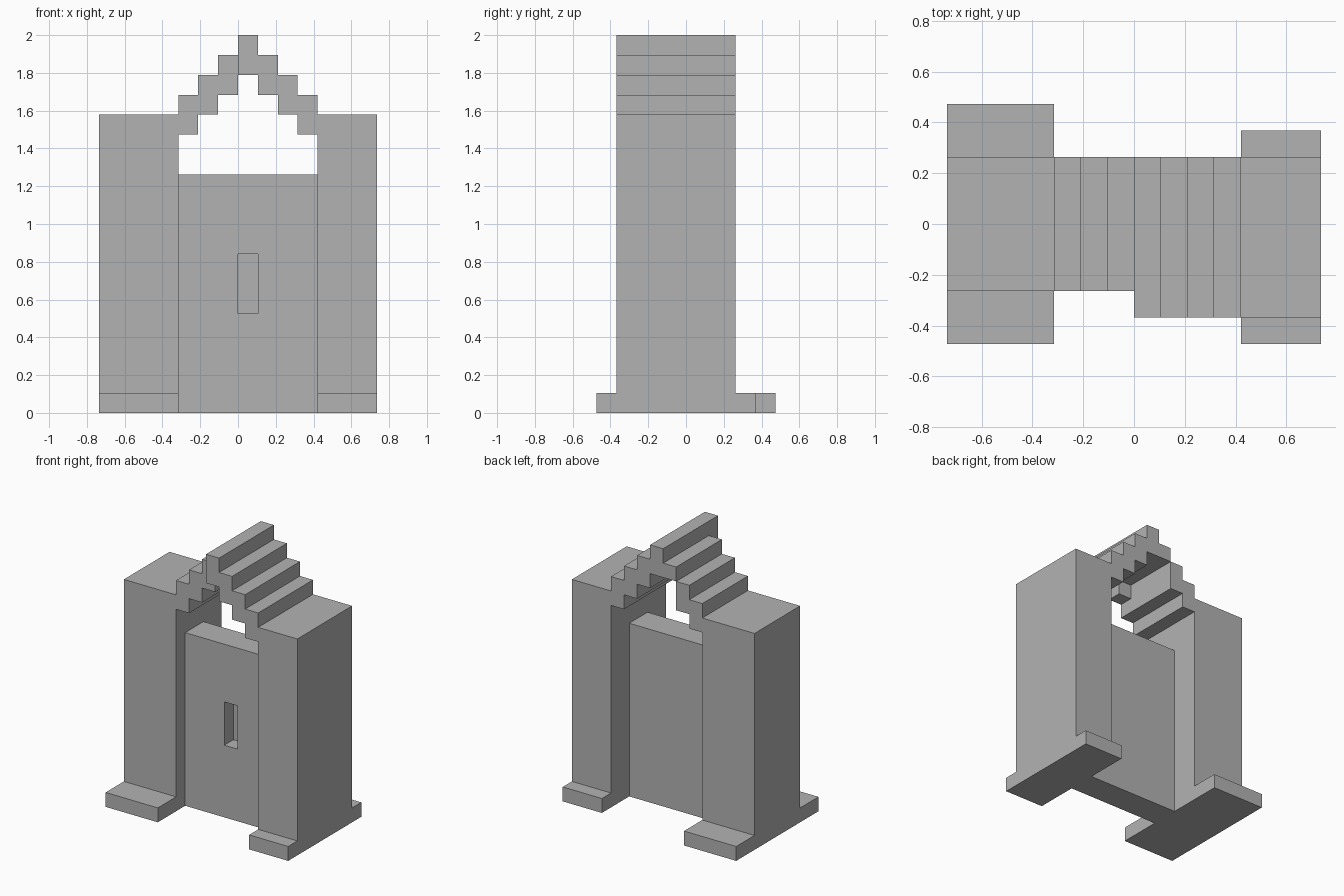
import bpy, bmesh
from mathutils import Vector

U = 2 / 19  # one building block

old = bpy.data.objects.get("Cube")
if old:
    bpy.data.objects.remove(old)

stone = bpy.data.materials.new("grey_stone")
stone.use_nodes = True
GREY = (0.45, 0.45, 0.45, 1)
stone.diffuse_color = GREY
stone.node_tree.nodes["Principled BSDF"].inputs["Base Color"].default_value = GREY


def extrude(name, points, direction):
    """Extrude a closed outline, given in blocks, along a direction."""
    bm = bmesh.new()
    face = bm.faces.new([bm.verts.new(Vector(p) * U) for p in points])
    result = bmesh.ops.extrude_face_region(bm, geom=[face])
    moved = [g for g in result["geom"] if isinstance(g, bmesh.types.BMVert)]
    bmesh.ops.translate(bm, verts=moved, vec=Vector(direction) * U)
    bmesh.ops.recalc_face_normals(bm, faces=bm.faces)
    mesh = bpy.data.meshes.new(name)
    bm.to_mesh(mesh)
    bm.free()
    mesh.materials.append(stone)
    obj = bpy.data.objects.new(name, mesh)
    bpy.context.collection.objects.link(obj)
    return obj


def across_x(name, x0, x1, outline):
    return extrude(name, [(x0, y, z) for y, z in outline], (x1 - x0, 0, 0))


def across_y(name, y0, y1, outline):
    return extrude(name, [(x, y0, z) for x, z in outline], (0, y1 - y0, 0))


def block(name, x0, x1, y0, y1, z0, z1):
    return across_y(name, y0, y1, [(x0, z0), (x1, z0), (x1, z1), (x0, z1)])


def pillar(name, x0, x1, front, back, foot_front, foot_back):
    """Tall wall with a one-block foot at front and back."""
    across_x(name, x0, x1, [
        (foot_front, 0), (foot_back, 0), (foot_back, 1), (back, 1),
        (back, 15), (front, 15), (front, 1), (foot_front, 1)])


# Side pillars
pillar("right_pillar", -7, -3, -2.5, 2.5, -4.5, 4.5)
pillar("left_pillar", 4, 7, -3.5, 2.5, -4.5, 3.5)

# Recessed wall panel with a blind slot
panel = block("wall_panel", -3, 4, -1.5, 0.5, 0, 12)
cutter = block("slot_cutter", 0, 1, -2.5, -0.5, 5, 8)
cutter.hide_render = True
cut = panel.modifiers.new("slot", "BOOLEAN")
cut.operation = "DIFFERENCE"
cut.solver = "EXACT"
cut.object = cutter
bpy.context.view_layer.objects.active = panel
bpy.ops.object.modifier_apply(modifier=cut.name)
bpy.data.objects.remove(cutter)

# Left stair of the roof, up to the ridge
lower = [p for i in range(4) for p in ((i, 17 - i), (i + 1, 17 - i))]
upper = [p for i in reversed(range(4)) for p in ((i + 1, 19 - i), (i, 19 - i))]
across_y("left_roof_steps", -3.5, 2.5, lower + upper)

# Right stair, thin top slab and its front support
across_y("right_roof_steps", -2.5, 2.5, [
    (-3, 14), (-2, 14), (-2, 15), (-1, 15),
    (-1, 17), (-2, 17), (-2, 16), (-3, 16)])
block("right_roof_slab", -1, 0, -2.5, 2.5, 17, 18)
block("slab_support", -1, 0, -2.5, -1.5, 16, 17)
